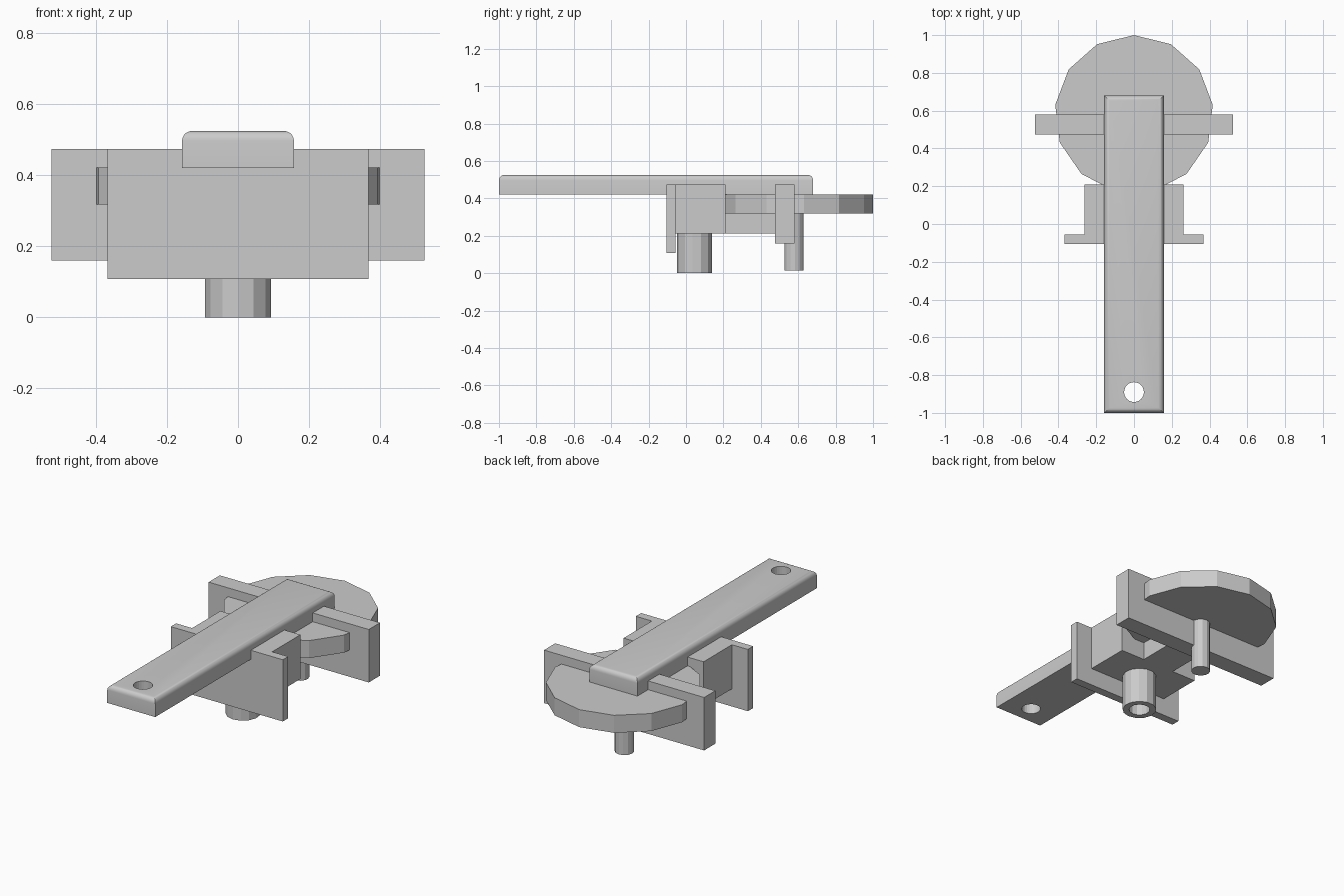
import bpy, bmesh, math

if "Cube" in bpy.data.objects:
    bpy.data.objects.remove(bpy.data.objects["Cube"])

U = 0.0525  # base module used by most of the parts


def finish(name, bm):
    bmesh.ops.recalc_face_normals(bm, faces=bm.faces)
    mesh = bpy.data.meshes.new(name)
    bm.to_mesh(mesh)
    bm.free()
    ob = bpy.data.objects.new(name, mesh)
    bpy.context.collection.objects.link(ob)
    return ob


def box(name, half_x, y0, y1, z0, z1, round_top=0):
    bm = bmesh.new()
    bmesh.ops.create_cube(bm, size=1)
    for v in bm.verts:
        v.co = (half_x * 2 * v.co.x,
                y0 + (v.co.y + 0.5) * (y1 - y0),
                z0 + (v.co.z + 0.5) * (z1 - z0))
    if round_top:
        edges = [e for e in bm.edges if all(v.co.z > z1 - 1e-4 for v in e.verts)]
        bmesh.ops.bevel(bm, geom=edges, offset=round_top, segments=5,
                        profile=0.5, affect='EDGES')
    return finish(name, bm)


def prism(name, y, z0, z1, radius, sides, start=90, inner=0):
    """Upright prism centred on x = 0; inner > 0 makes it a tube."""
    bm = bmesh.new()

    def ring(r, z):
        angles = [math.radians(start) + math.tau * i / sides for i in range(sides)]
        return [bm.verts.new((r * math.cos(a), y + r * math.sin(a), z)) for a in angles]

    def bridge(a, b):
        for i in range(sides):
            j = (i + 1) % sides
            bm.faces.new((a[i], a[j], b[j], b[i]))

    low, high = ring(radius, z0), ring(radius, z1)
    bridge(low, high)
    if inner:
        in_low, in_high = ring(inner, z0), ring(inner, z1)
        bridge(in_low, in_high)
        bridge(low, in_low)
        bridge(high, in_high)
    else:
        bm.faces.new(low)
        bm.faces.new(high)
    return finish(name, bm)


# Long rounded bar with a hole near its front end
bar = box("long_bar", 3 * U, -1.0, 0.68, 0.42, 0.525, round_top=0.028)
cutter = prism("bar_hole_cutter", -0.89, 0.3, 0.7, U, 24)
cutter.hide_render = True
cutter.hide_viewport = True
cut = bar.modifiers.new("hole", 'BOOLEAN')
cut.operation = 'DIFFERENCE'
cut.object = cutter
bpy.context.view_layer.objects.active = bar
bar.select_set(True)
bpy.ops.object.shade_smooth_by_angle(angle=math.radians(35))
bar.select_set(False)

# Upright plates, main block and the web joining it to the rear plate
box("front_plate", 7 * U, -0.105, -0.055, 0.108, 0.474)
box("main_block", 5 * U, -0.055, 0.21, 0.212, 0.474)
box("connecting_web", 2 * U, 0.21, 0.475, 0.212, 0.42)
box("rear_plate", 10 * U, 0.475, 0.58, 0.16, 0.474)

# Thirteen-sided disc with its pin, and the hollow peg under the block
prism("disc", 0.58, 0.318, 0.422, 0.42, 13)
prism("disc_pin", 0.577, 0.015, 0.318, U, 13)
prism("hollow_peg", 0.047, 0.0, 0.212, 0.094, 13, start=-90, inner=0.058)
